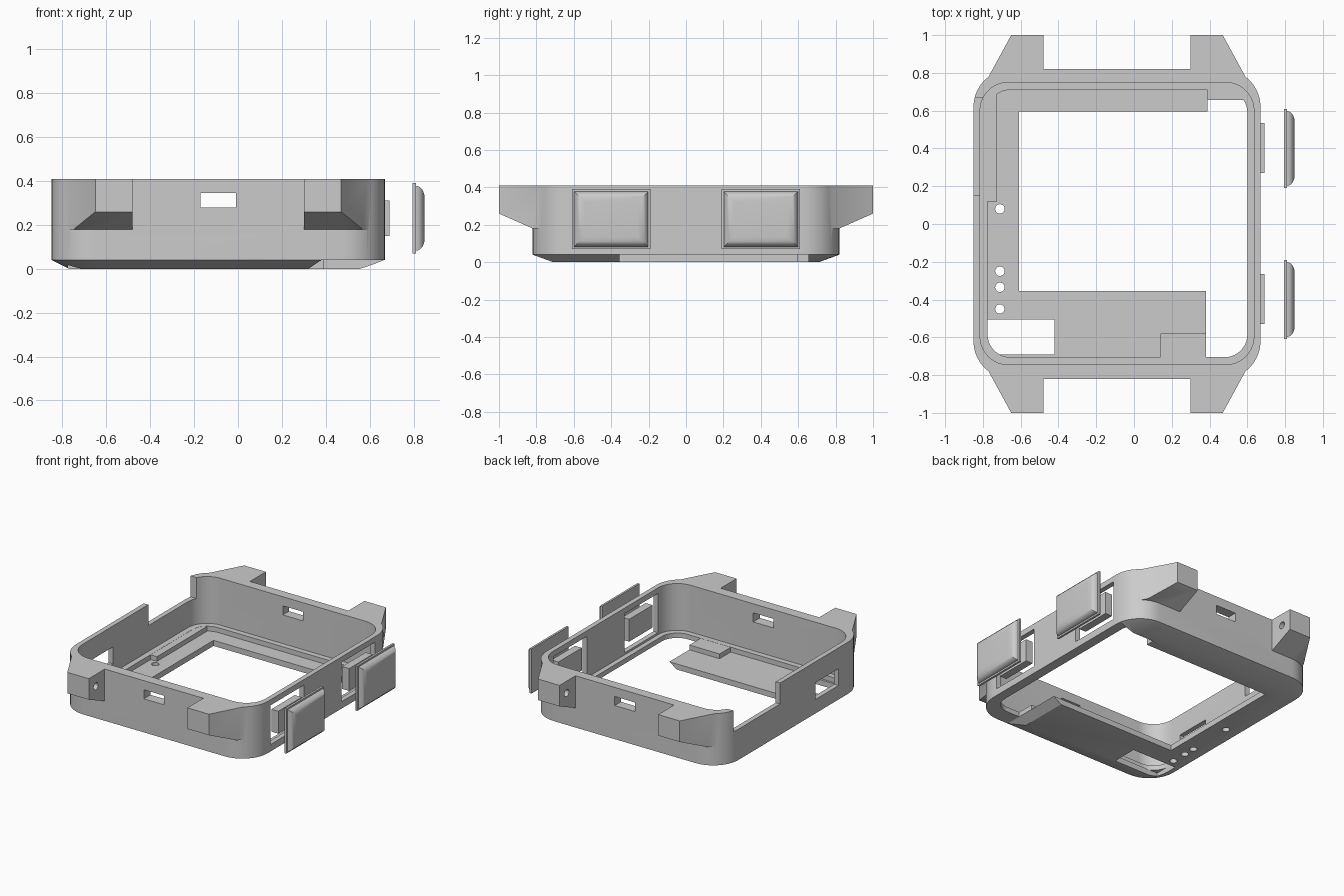
import bpy, bmesh, math

if "Cube" in bpy.data.objects:
    bpy.data.objects.remove(bpy.data.objects["Cube"])

grey = bpy.data.materials.new("case grey")
grey.diffuse_color = (0.6, 0.6, 0.6, 1)
grey.use_nodes = True
grey.node_tree.nodes["Principled BSDF"].inputs["Base Color"].default_value = grey.diffuse_color
CX = -0.09  # the case is symmetric about this x


def loft(name, rings):
    """Closed solid through rings of matching 3D points."""
    bm = bmesh.new()
    vs = [[bm.verts.new(p) for p in r] for r in rings]
    n = len(vs[0])
    for a, b in zip(vs, vs[1:]):
        for i in range(n):
            j = (i + 1) % n
            bm.faces.new((a[i], a[j], b[j], b[i]))
    bm.faces.new(vs[0][::-1])
    bm.faces.new(vs[-1])
    bmesh.ops.recalc_face_normals(bm, faces=bm.faces)
    me = bpy.data.meshes.new(name)
    bm.to_mesh(me)
    bm.free()
    me.materials.append(grey)
    ob = bpy.data.objects.new(name, me)
    bpy.context.collection.objects.link(ob)
    return ob


def prism(name, pts, z0, z1):
    return loft(name, [[(x, y, z) for x, y in pts] for z in (z0, z1)])


def box(name, x0, x1, y0, y1, z0, z1):
    return prism(name, [(x0, y0), (x1, y0), (x1, y1), (x0, y1)], z0, z1)


def rrect(x0, x1, y0, y1, r, seg=10):
    pts = []
    for cx, cy, a0 in ((x1 - r, y1 - r, 0), (x0 + r, y1 - r, 90),
                       (x0 + r, y0 + r, 180), (x1 - r, y0 + r, 270)):
        for k in range(seg + 1):
            a = math.radians(a0 + 90 * k / seg)
            pts.append((cx + r * math.cos(a), cy + r * math.sin(a)))
    return pts


def cylinder(name, c, r, length, axis, n=20):
    rings = []
    for d in (-length / 2, length / 2):
        ring = []
        for k in range(n):
            u, v = r * math.cos(2 * math.pi * k / n), r * math.sin(2 * math.pi * k / n)
            o = (d, u, v) if axis == 'x' else (u, v, d)
            ring.append(tuple(a + b for a, b in zip(c, o)))
        rings.append(ring)
    return loft(name, rings)


def boolean(ob, others, op='DIFFERENCE'):
    """Combine solids one by one, then remove the helpers."""
    for o in others:
        m = ob.modifiers.new("bool", 'BOOLEAN')
        m.operation, m.object, m.solver = op, o, 'EXACT'
        dg = bpy.context.evaluated_depsgraph_get()
        me = bpy.data.meshes.new_from_object(ob.evaluated_get(dg))
        ob.modifiers.clear()
        ob.data = me
        bpy.data.objects.remove(o)


# Case wall with four strap lugs
case = prism("case_wall", rrect(-0.85, 0.67, -0.82, 0.82, 0.2), 0.04, 0.41)
outline = [(0.39, 0.6), (0.74, 0.6), (0.74, 0.67), (0.56, 1.0), (0.39, 1.0)]
for sx in (-1, 1):
    for sy in (-1, 1):
        lug = prism("lug", [(CX + sx * x, sy * y) for x, y in outline], 0.18, 0.41)
        wedge = loft("wedge", [[(x, sy * y, z) for y, z in
                                ((0.82, 0.18), (1.1, 0.304), (1.1, 0.1), (0.82, 0.1))]
                               for x in (-1, 1)])
        boolean(lug, [wedge])
        boolean(case, [lug], 'UNION')

# Cavity, ledge opening, slots, windows and strap pin holes
cuts = [prism("cavity", rrect(-0.815, 0.635, -0.745, 0.75, 0.15), 0.075, 0.5),
        prism("opening", rrect(-0.775, 0.6, -0.705, 0.71, 0.12), -0.1, 0.2),
        box("slot", -0.17, -0.01, -0.95, 0.95, 0.28, 0.345),
        box("wall_gap", -1, -0.79, 0.15, 0.67, 0.26, 0.5),
        box("left_window", -1, -0.75, -0.51, -0.25, 0.14, 0.26)]
for s in (-1, 1):
    cuts.append(box("button_window", 0.55, 0.75, s * 0.4 - 0.19, s * 0.4 + 0.19, 0.09, 0.37))
    cuts.append(cylinder("pin_hole", (CX, s * 0.92, 0.325), 0.025, 0.96, 'x'))
boolean(case, cuts)

# Chamfered floor plate with its large opening, battery notch and small holes
floor = loft("floor_plate", [
    [(x, y, 0) for x, y in rrect(-0.77, 0.58, -0.71, 0.71, 0.13)],
    [(x, y, 0.04) for x, y in rrect(-0.85, 0.67, -0.82, 0.82, 0.2)]])
rings = []
for z, x in ((-0.01, 0.305), (0.05, 0.395)):
    rings.append([(a, b, z) for a, b in (
        (-0.61, -0.355), (x, -0.355), (x, -0.95), (0.9, -0.95),
        (0.9, 0.656), (0.39, 0.656), (0.39, 0.595), (-0.61, 0.595))])
cuts = [loft("floor_opening", rings),
        box("corner_notch", -0.775, -0.42, -0.69, -0.505, -0.1, 0.1)]
for y in (0.08, -0.25, -0.335, -0.45):
    cuts.append(cylinder("small_hole", (-0.71, y, 0), 0.025, 0.3, 'z'))
boolean(floor, cuts)

# Raised ledge pieces on the floor
box("left_ledge", -0.8, -0.725, 0.12, 0.72, 0.04, 0.074)
box("back_ledge", 0.39, 0.61, 0.656, 0.72, 0.04, 0.074)
box("front_block", 0.14, 0.38, -0.72, -0.58, 0.04, 0.074)

# Two side buttons with domed edges, and their stems
for s, label in ((-1, "front"), (1, "back")):
    c = s * 0.4
    sections = [(0.795, 0), (0.81, 0)]
    for k in range(7):
        t = math.pi / 2 * k / 6
        sections.append((0.81 + 0.04 * math.sin(t), 0.012 + 0.055 * (1 - math.cos(t))))
    loft(label + "_button", [[(x, c - 0.21 + i, 0.07 + i), (x, c + 0.21 - i, 0.07 + i),
                              (x, c + 0.21 - i, 0.39 - i), (x, c - 0.21 + i, 0.39 - i)]
                             for x, i in sections])
    box(label + "_button_stem", 0.635, 0.69, c - 0.13, c + 0.135, 0.15, 0.31)

# Smooth the rounded corners, keep edges sharp
for ob in bpy.context.scene.objects:
    ob.select_set(True)
    bpy.context.view_layer.objects.active = ob
bpy.ops.object.shade_smooth_by_angle(angle=math.radians(30))
